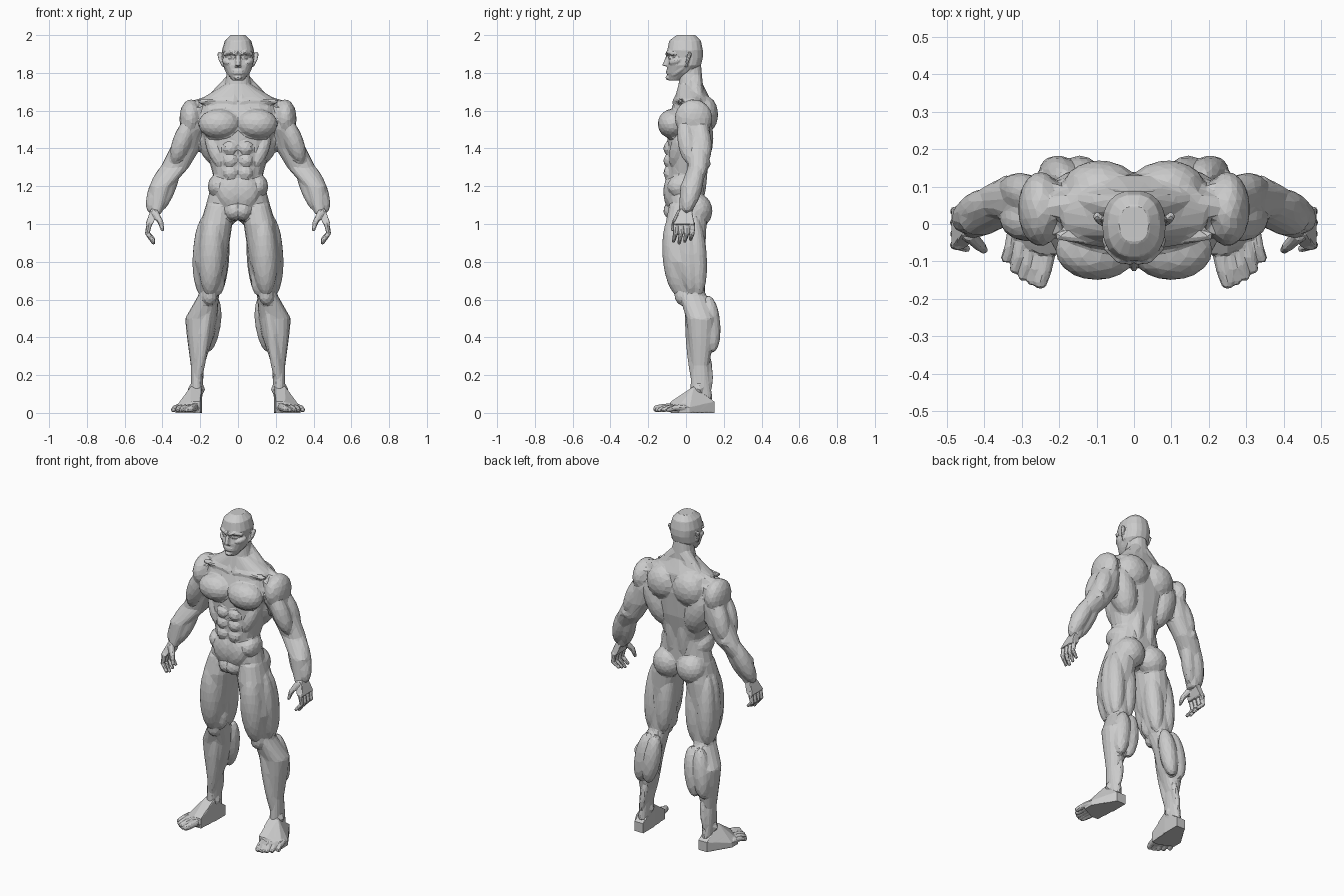
import bpy
import bmesh
from math import cos, sin, pi, copysign
from mathutils import Vector, Matrix

default_cube = bpy.data.objects.get("Cube")
if default_cube:
    bpy.data.objects.remove(default_cube)

grey = bpy.data.materials.new("clay_grey")
grey.use_nodes = True
grey.diffuse_color = (.6, .6, .6, 1)
grey.node_tree.nodes["Principled BSDF"].inputs["Base Color"].default_value = grey.diffuse_color

# Directions and joints of the left half
OUT, BACK, UP = Vector((1, 0, 0)), Vector((0, 1, 0)), Vector((0, 0, 1))
FRONT, IN = -BACK, -OUT
shoulder, elbow, wrist = Vector((.25, .04, 1.56)), Vector((.34, .07, 1.32)), Vector((.44, 0, 1.06))
hip, knee, ankle = Vector((.13, 0, 1.05)), Vector((.15, .03, .62)), Vector((.22, .07, .12))
calf_end = knee.lerp(ankle, .6)


def box(xs, ys, zs):
    """All corner points made from the given coordinates."""
    return [Vector((x, y, z)) for x in xs for y in ys for z in zs]


def loft(bm, rings, sides=18, power=.85):
    """Closed skin through level rings given as (z, x min, x max, y min, y max)."""
    def squared(t):
        return copysign(abs(t) ** power, t)

    loops = []
    for z, left, right, front, back in rings:
        loop = []
        for k in range(sides):
            angle = 2 * pi * k / sides
            x = (left + right) / 2 + (right - left) / 2 * squared(cos(angle))
            y = (front + back) / 2 + (back - front) / 2 * squared(sin(angle))
            loop.append(bm.verts.new((x, y, z)))
        loops.append(loop)
    for lower, upper in zip(loops, loops[1:]):
        for k in range(sides):
            j = (k + 1) % sides
            bm.faces.new((lower[k], lower[j], upper[j], upper[k]))
    bm.faces.new(loops[0])
    bm.faces.new(loops[-1])


def centred(rows):
    """Turn (z, half width, front, back) rows into rings about the middle."""
    return [(z, -half, half, front, back) for z, half, front, back in rows]


def blob(bm, centre, radii):
    """Ellipsoid aligned with the axes."""
    matrix = Matrix.Translation(centre) @ Matrix.Diagonal((*radii, 1))
    bmesh.ops.create_icosphere(bm, subdivisions=3, radius=1, matrix=matrix)


def muscle(bm, start, end, radius, shift=Vector()):
    """Spindle from start to end, moved sideways off the bone by shift."""
    start, end = Vector(start), Vector(end)
    axis = end - start
    turn = axis.to_track_quat('Z', 'Y').to_matrix().to_4x4()
    size = Matrix.Diagonal((radius, radius, axis.length / 2, 1))
    matrix = Matrix.Translation((start + end) / 2 + shift) @ turn @ size
    bmesh.ops.create_icosphere(bm, subdivisions=3, radius=1, matrix=matrix)


def hull(bm, points):
    """Convex block around the points."""
    part = bmesh.new()
    for point in points:
        part.verts.new(point)
    bmesh.ops.convex_hull(part, input=part.verts[:])
    loose = [vert for vert in part.verts if not vert.link_faces]
    bmesh.ops.delete(part, geom=loose, context='VERTS')
    mesh = bpy.data.meshes.new("hull")
    part.to_mesh(mesh)
    part.free()
    bm.from_mesh(mesh)
    bpy.data.meshes.remove(mesh)


def chain(bm, points, first_radius, last_radius):
    """Tapering rounded segments through the points, for digits and cords."""
    span = (-1, 0, 1)
    directions = [d.normalized() for d in box(span, span, span) if d.length]
    balls = []
    for i, point in enumerate(points):
        part = i / (len(points) - 1)
        radius = first_radius + (last_radius - first_radius) * part
        balls.append([Vector(point) + d * radius for d in directions])
    for near, far in zip(balls, balls[1:]):
        hull(bm, near + far)


def bake(obj):
    """Replace the mesh by the result of its modifiers."""
    graph = bpy.context.evaluated_depsgraph_get()
    mesh = bpy.data.meshes.new_from_object(obj.evaluated_get(graph))
    obj.modifiers.clear()
    obj.data = mesh


def sculpt(name, bm, voxel, triangles, smoothing):
    """Fuse the volumes, reduce them to flat facets, keep the left half and mirror it."""
    bmesh.ops.recalc_face_normals(bm, faces=bm.faces[:])
    mesh = bpy.data.meshes.new(name)
    bm.to_mesh(mesh)
    bm.free()
    obj = bpy.data.objects.new(name, mesh)
    bpy.context.collection.objects.link(obj)
    fuse = obj.modifiers.new("fuse", 'REMESH')
    fuse.mode = 'VOXEL'
    fuse.voxel_size = voxel
    relax = obj.modifiers.new("relax", 'SMOOTH')
    relax.iterations = smoothing
    bake(obj)
    facet = obj.modifiers.new("facet", 'DECIMATE')
    facet.ratio = min(1, triangles / (2 * len(obj.data.polygons)))
    bake(obj)
    half = bmesh.new()
    half.from_mesh(obj.data)
    everything = half.verts[:] + half.edges[:] + half.faces[:]
    bmesh.ops.bisect_plane(half, geom=everything, dist=.001, plane_co=Vector(),
                           plane_no=OUT, clear_inner=True)
    for face in half.faces:
        face.smooth = False
    half.to_mesh(obj.data)
    half.free()
    obj.data.materials.clear()
    obj.data.materials.append(grey)
    mirror = obj.modifiers.new("mirror", 'MIRROR')
    mirror.merge_threshold = .002


# Torso and neck
body = bmesh.new()
loft(body, centred([
    (1.85, .05, -.03, .08), (1.74, .07, -.04, .09), (1.66, .2, -.06, .13), (1.55, .21, -.1, .14),
    (1.4, .17, -.1, .13), (1.25, .13, -.1, .1), (1.1, .17, -.1, .1), (1.02, .06, -.07, .07)]))
blob(body, (.1, -.07, 1.53), (.11, .08, .08))  # chest
for row in range(3):  # stomach rows
    blob(body, (.04, -.09, 1.4 - .065 * row), (.04, .03, .036))
blob(body, (.03, -.08, 1.17), (.08, .04, .09))  # lower belly
blob(body, (.02, -.07, 1.07), (.05, .05, .05))  # groin
blob(body, (.11, -.02, 1.2), (.05, .08, .06))  # flank
muscle(body, (.16, -.02, 1.5), (.09, -.07, 1.3), .04)  # ribs
muscle(body, (.19, .07, 1.6), (.09, .06, 1.3), .08)  # broad back
blob(body, (.09, .1, 1.58), (.1, .07, .1))  # shoulder blade
muscle(body, (.04, .08, 1.5), (.04, .07, 1.1), .04)  # spine cord
chain(body, [(.03, .05, 1.76), (.13, .06, 1.65), shoulder + UP * .05], .04, .04)  # nape
chain(body, [(.05, .02, 1.82), (.02, -.05, 1.67)], .014, .012)  # neck cord
chain(body, [(.02, -.06, 1.65), (.2, -.03, 1.65)], .014, .014)  # collar bone
blob(body, (.08, .06, 1.07), (.09, .08, .09))  # buttock

# Arm
loft(body, [
    (1.62, .17, .28, -.03, .11), (1.5, .18, .31, -.04, .13), (1.4, .2, .36, 0, .13),
    (1.3, .26, .41, .01, .12), (1.2, .35, .47, -.03, .08), (1.05, .41, .46, -.04, .03)])
blob(body, shoulder, (.06, .1, .1))  # shoulder cap
muscle(body, shoulder, elbow, .05, FRONT * .05)  # front upper arm
muscle(body, shoulder, elbow, .05, BACK * .03)  # back upper arm
muscle(body, elbow, wrist, .05, OUT * .03)  # outer forearm
muscle(body, elbow, wrist, .04, IN * .02)  # inner forearm
muscle(body, elbow + UP * .03, elbow - UP * .03, .03, BACK * .03)  # elbow point

# Leg
loft(body, [
    (1.1, .03, .17, -.09, .1), (1, .03, .2, -.11, .11), (.8, .06, .23, -.1, .1),
    (.64, .1, .2, -.04, .1), (.5, .11, .28, 0, .16), (.4, .13, .27, .01, .15),
    (.25, .18, .25, .03, .12), (.07, .19, .25, .02, .14)])
muscle(body, hip, knee, .07, FRONT * .07)  # front thigh
muscle(body, hip, knee, .06, OUT * .04)  # outer thigh
muscle(body, hip, knee, .05, IN * .04)  # inner thigh
for side in (OUT, IN):  # back thigh, calf and ankle bones
    muscle(body, hip, knee, .055, (side + BACK) * .04)
    muscle(body, knee, calf_end, .05, (side + BACK * 3) * .03)
    muscle(body, ankle + UP * .03, ankle - UP * .02, .02, side * .025)
muscle(body, knee + UP * .15, knee, .04, (IN + FRONT) * .04)  # inner knee
muscle(body, knee + UP * .05, knee - UP * .05, .04, FRONT * .05)  # kneecap
muscle(body, knee, ankle, .03, FRONT * .02)  # shin
muscle(body, calf_end, ankle, .02, BACK * .06)  # heel cord
sculpt("body", body, .008, 3600, 3)

# Head
head = bmesh.new()
loft(head, centred([
    (2, .04, -.05, .05), (1.97, .07, -.09, .08), (1.92, .085, -.1, .09), (1.88, .08, -.09, .09),
    (1.84, .08, -.1, .08), (1.8, .06, -.1, .04), (1.76, .03, -.09, -.03)]))
chain(head, [(.01, -.1, 1.9), (.04, -.095, 1.91), (.07, -.065, 1.9)], .01, .01)  # brow
blob(head, (.034, -.08, 1.88), (.016, .014, .01))  # eye
muscle(head, (.04, -.09, 1.85), (.08, -.03, 1.87), .018)  # cheekbone
hull(head, box((-.01, .01), [-.1], [1.9]) + box((-.008, .008), [-.126], [1.84])
     + box((-.02, .02), [-.09], [1.83]))  # nose
for z in (1.81, 1.8):  # lips
    muscle(head, (-.03, -.095, z), (.03, -.095, z), .01)
blob(head, (0, -.095, 1.775), (.02, .014, .014))  # chin
muscle(head, (.07, 0, 1.84), (.03, -.08, 1.78), .016)  # jaw
chain(head, [(.08, 0, 1.84), (.094, .01, 1.87), (.098, .02, 1.9)], .008, .012)  # ear
sculpt("head", head, .005, 1500, 1)

# Hands
hand = bmesh.new()
wrist_corners = [wrist + corner for corner in box((-.02, .02), (-.03, .03), [.02])]
hull(hand, wrist_corners + box((.45, .49), (-.066, .044), [1]))
for finger in range(4):
    y = -.056 + .03 * finger
    tip = .9 + .01 * abs(finger - 1)
    chain(hand, [(.47, y, 1), (.48, y, .95), (.447, y - .01, tip)], .015, .01)
chain(hand, [wrist + FRONT * .03, (.41, -.06, 1.01), (.4, -.07, .97)], .02, .01)  # thumb
sculpt("hands", hand, .004, 700, 1)

# Feet
foot = bmesh.new()
hull(foot, box((.19, .25), [.15], (0, .06)) + box((.19, .25), [.04], (0, .14))
     + box((.2, .25), [-.08], (0, .06)) + box([.33], (-.04, .02), (0, .03)))
for toe in range(5):
    radius = .016 if toe else .022
    base, tip, reach = .23 + .023 * toe, .25 + .023 * toe, -.155 + .004 * toe ** 2
    chain(foot, [(base, reach + .08, .03), (base / 2 + tip / 2, reach + .03, .027),
                 (tip, reach, radius)], radius, radius * .9)
sculpt("feet", foot, .005, 700, 1)
